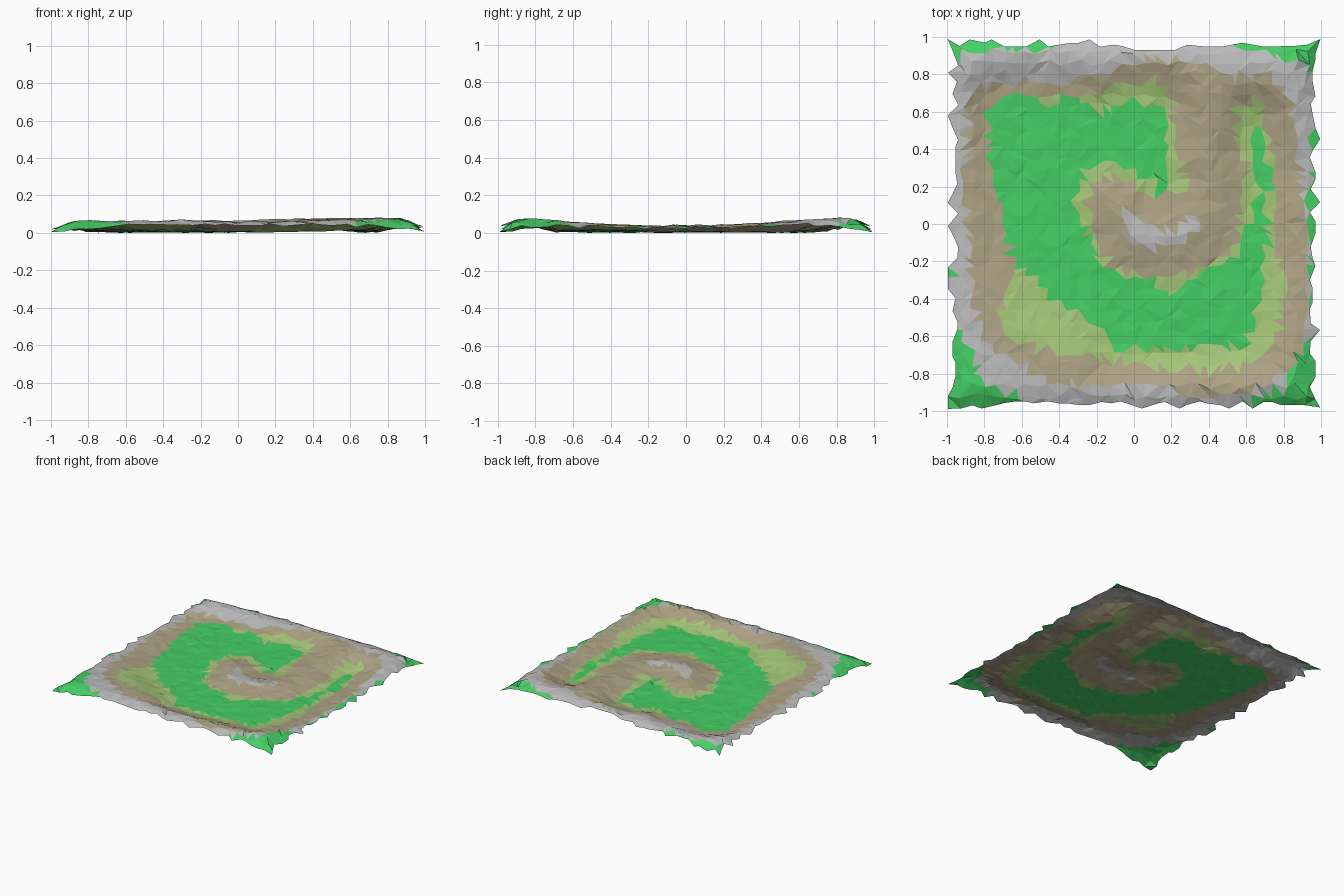
import bpy, bmesh, math, random
from mathutils import Vector

if "Cube" in bpy.data.objects:
    bpy.data.objects.remove(bpy.data.objects["Cube"])
random.seed(4)
N = 34  # grid cells per side

# Outlines of the terrain bands, seen from the top
VALLEY = [(-.78,.6),(-.68,.7),(-.58,.71),(-.5,.62),(-.35,.68),(-.25,.62),(-.15,.6),(0,.67),
          (.15,.62),(.18,.5),(.17,.35),(.2,.22),(.18,.15),(.1,.15),(.1,.23),(0,.28),(-.12,.34),
          (-.25,.29),(-.33,.15),(-.3,.02),(-.22,-.08),(-.2,-.2),(-.05,-.28),(.1,-.3),(.2,-.37),
          (.35,-.28),(.45,-.2),(.55,-.18),(.6,-.05),(.65,.1),(.66,.25),(.63,.4),(.66,.55),
          (.7,.42),(.74,.25),(.7,.1),(.72,-.1),(.68,-.3),(.64,-.5),(.6,-.65),(.4,-.65),(.2,-.67),
          (-.1,-.68),(-.2,-.55),(-.35,-.45),(-.5,-.35),(-.62,-.22),(-.7,-.08),(-.72,.1),(-.77,.3)]
SLOPE = [(-.62,-.22),(-.73,-.5),(-.65,-.62),(-.4,-.69),(-.1,-.73),(.2,-.78),(.45,-.78),(.65,-.74),
         (.78,-.58),(.8,-.3),(.75,-.1),(.77,.1),(.75,.3),(.68,.65),(.55,.65),(.55,.45),(.6,.3),
         (.58,.1),(.55,-.1),(.45,-.2),(.3,-.27),(.1,-.28),(-.12,-.24),(-.2,-.1),(-.22,.02),
         (-.26,.15),(-.2,.26),(-.05,.25),(.1,.15),(.28,.17),(.24,.4),(.2,.65),(.15,.77),
         (-.05,.75),(-.2,.7),(-.5,.69)]
HILL = [(-.88,.72),(-.6,.77),(-.4,.75),(-.1,.83),(.1,.89),(.35,.86),(.5,.78),(.7,.8),(.82,.7),
        (.87,.5),(.9,.2),(.92,-.1),(.92,-.4),(.93,-.62),(.84,-.78),(.7,-.86),(.55,-.93),(.3,-.92),
        (.1,-.86),(-.2,-.86),(-.45,-.84),(-.6,-.76),(-.75,-.68),(-.85,-.5),(-.88,-.2),(-.9,.1),(-.9,.45)]
RIDGE = [(-.95,.9),(-.75,.94),(-.5,.93),(-.3,.96),(-.03,1),(.2,1),(.45,.95),(.7,.91),(.92,.87),
         (.96,.75),(.95,.4),(.94,.1),(.94,-.6),(.8,-.88),(.5,-.97),(.2,-1),(-.45,-1),(-.6,-.93),
         (-.8,-.85),(-.92,-.6),(-.98,-.4),(-.96,-.1),(-.98,.1),(-.94,.3),(-.98,.6)]
SUMMIT = [(-.06,.06),(0,.08),(.05,-.02),(.25,-.03),(.34,.06),(.36,-.02),(.25,-.1),(.08,-.13),(-.03,-.08)]


def inside(poly, x, y):
    hit = False
    for (ax, ay), (bx, by) in zip(poly, poly[1:] + poly[:1]):
        if (ay > y) != (by > y) and x < (bx - ax) * (y - ay) / (by - ay) + ax:
            hit = not hit
    return hit


def distance(poly, x, y):
    p, best = Vector((x, y)), 9
    for a, b in zip(poly, poly[1:] + poly[:1]):
        a, d = Vector(a), Vector(b) - Vector(a)
        t = max(0, min(1, (p - a).dot(d) / d.length_squared))
        best = min(best, (p - a - d * t).length)
    return best


def smooth(t):
    t = max(0, min(1, t))
    return t * t * (3 - 2 * t)


def height(x, y):
    floor = .013 + .006 * math.sin(5 * x + 3 * y)
    top = .047 + .036 * smooth((abs(y + .1) - .1) / .8) * (.8 + .2 * x)
    d = 0 if inside(VALLEY, x, y) else distance(VALLEY, x, y)
    z = floor + (top - floor) * smooth(d / .26)
    # outer rim drops away, most of all in the corners
    rim = smooth((max(abs(x), abs(y)) - .87) / .13)
    corner = smooth((min(abs(x), abs(y)) - .5) / .5)
    return z * (1 - rim * (.5 + .35 * corner)) + random.uniform(-.004, .004)


def material(name, colour):
    m = bpy.data.materials.new(name)
    m.diffuse_color = (*colour, 1)
    m.use_nodes = True
    m.node_tree.nodes["Principled BSDF"].inputs["Base Color"].default_value = m.diffuse_color
    return m


# Irregular grid with a ragged border
bm = bmesh.new()
step = 1.96 / N
grid = []
for j in range(N + 1):
    row = []
    for i in range(N + 1):
        x, y = -.98 + i * step, -.98 + j * step
        x += random.uniform(-.3, .3) * step
        y += random.uniform(-.3, .3) * step
        at_corner = i in (0, N) and j in (0, N)
        inset = lambda: random.uniform(0, .015) if at_corner else random.choice((.005, .03, .045, .055, .06))
        if i in (0, N):
            x = (1 if i else -1) * (1 - inset())
        if j in (0, N):
            y = (1 if j else -1) * (.99 - inset() * .7)
            if j == N and -.05 < x < .22:
                y = .93
        row.append(bm.verts.new((x, y, height(x, y))))
    grid.append(row)

# Triangles with random diagonals, coloured by band
for j in range(N):
    for i in range(N):
        a, b, c, d = grid[j][i], grid[j][i + 1], grid[j + 1][i + 1], grid[j + 1][i]
        tris = ((a, b, c), (a, c, d)) if random.random() < .5 else ((a, b, d), (b, c, d))
        for t in tris:
            f = bm.faces.new(t)
            p = f.calc_center_median()
            for k, poly in enumerate((RIDGE, HILL, SLOPE, VALLEY, SUMMIT)):
                if inside(poly, p.x, p.y):
                    f.material_index = (1, 2, 3, 0, 1)[k]

# Stand on the ground plane
low = min(v.co.z for v in bm.verts)
for v in bm.verts:
    v.co.z -= low

mesh = bpy.data.meshes.new("terrain")
bm.to_mesh(mesh)
bm.free()
for name, colour in (("grass", (.06, .62, .13)), ("rock", (.5, .5, .5)),
                     ("earth", (.43, .37, .24)), ("dry_grass", (.38, .58, .19))):
    mesh.materials.append(material(name, colour))
bpy.context.collection.objects.link(bpy.data.objects.new("terrain", mesh))
